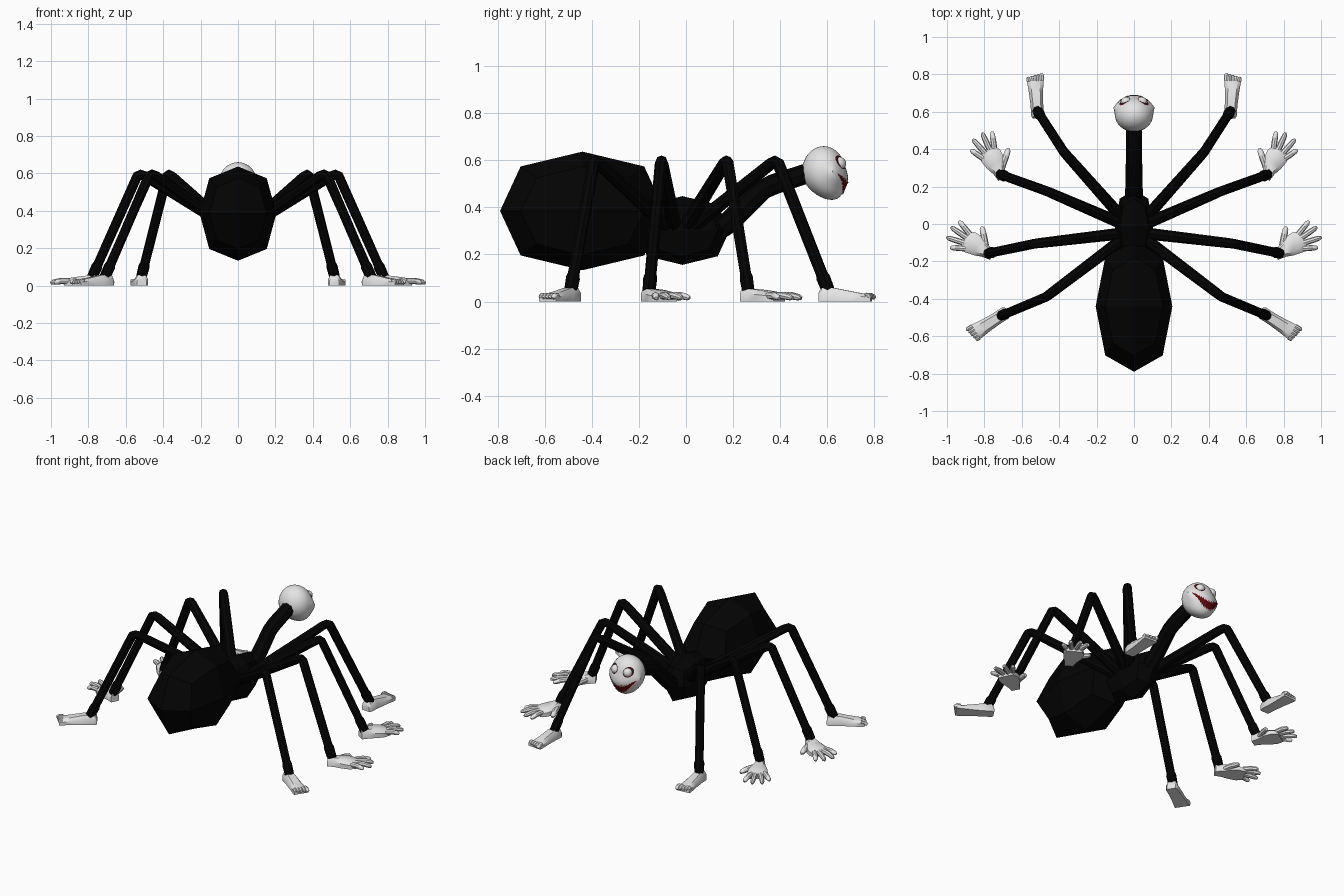
import bpy, bmesh, math
from mathutils import Vector

if "Cube" in bpy.data.objects:
    bpy.data.objects.remove(bpy.data.objects["Cube"])


def material(name, rgb):
    m = bpy.data.materials.new(name)
    m.diffuse_color = (*rgb, 1)
    m.use_nodes = True
    m.node_tree.nodes["Principled BSDF"].inputs["Base Color"].default_value = m.diffuse_color
    return m


BLACK = material("black", (0.001, 0.001, 0.001))
WHITE = material("pale_white", (0.78, 0.78, 0.78))
RED = material("dark_red", (0.13, 0.003, 0.004))
DARK = material("eye_rim", (0.03, 0.012, 0.012))


def finish(bm, name, mat, smooth=True, mirror=False):
    bmesh.ops.recalc_face_normals(bm, faces=bm.faces)
    me = bpy.data.meshes.new(name)
    bm.to_mesh(me)
    bm.free()
    ob = bpy.data.objects.new(name, me)
    bpy.context.collection.objects.link(ob)
    me.materials.append(mat)
    if smooth:
        bpy.ops.object.select_all(action='DESELECT')
        ob.select_set(True)
        bpy.context.view_layer.objects.active = ob
        bpy.ops.object.shade_smooth_by_angle(angle=math.radians(40))
    if mirror:
        ob.modifiers.new("mirror", 'MIRROR')
    return ob


def skin(bm, rings):
    """Join rings of points into a closed skin."""
    rs = [[bm.verts.new(p) for p in r] for r in rings]
    n = len(rs[0])
    for a, b in zip(rs, rs[1:]):
        for i in range(n):
            bm.faces.new((a[i], a[(i + 1) % n], b[(i + 1) % n], b[i]))
    bm.faces.new(rs[0])
    bm.faces.new(rs[-1])


def tube(bm, pts, radii, ref, sides=8):
    pts = [Vector(p) for p in pts]
    rings = []
    for i, (p, r) in enumerate(zip(pts, radii)):
        t = (pts[min(i + 1, len(pts) - 1)] - pts[max(i - 1, 0)]).normalized()
        a = (ref - t * ref.dot(t)).normalized()
        b = t.cross(a)
        rings.append([p + r * (a * math.cos(w) + b * math.sin(w))
                      for w in (2 * math.pi * k / sides for k in range(sides))])
    skin(bm, rings)


def blob(name, centre, half):
    """Body lump: cube rounded by one subdivision."""
    bm = bmesh.new()
    bmesh.ops.create_cube(bm, size=2)
    for v in bm.verts:
        v.co = Vector(centre) + Vector([c * h for c, h in zip(v.co, half)])
    ob = finish(bm, name, BLACK, smooth=False)
    sub = ob.modifiers.new("round", 'SUBSURF')
    sub.levels = sub.render_levels = 1
    sub.use_limit_surface = False


# Body
blob("abdomen", (0, -0.44, 0.385), (0.205, 0.35, 0.252))
blob("thorax", (0, -0.015, 0.302), (0.102, 0.2, 0.146))
bm = bmesh.new()
tube(bm, [(0, 0.08, 0.27), (0, 0.18, 0.335), (0, 0.325, 0.475), (0, 0.37, 0.497), (0, 0.53, 0.55)],
     [0.047, 0.047, 0.044, 0.044, 0.042], Vector((1, 0, 0)))
finish(bm, "neck", BLACK)


# Hands and feet, laid out by forward and left distance from the ankle
def loft(bm, at, stations):
    rings = []
    for f, l, w, h in stations:
        outline = [(-1, 0), (-1, .6), (-.6, 1), (.6, 1), (1, .6), (1, 0)]
        rings.append([at(f, l + w * s, 0.006 + h * t) for s, t in outline])
    skin(bm, rings)


def digit(bm, at, root, tip, r):
    (f0, l0), (f1, l1) = root, tip
    mid = [(f0 + (f1 - f0) * t, l0 + (l1 - l0) * t) for t in (0, .5, .88, 1)]
    zs = (0.03, 0.03, 0.023, 0.019)
    tube(bm, [at(f, l, z) for (f, l), z in zip(mid, zs)],
         [r, r, r * .85, r * .45], Vector((0, 0, 1)))


def hand(bm, at):
    loft(bm, at, [(-.025, 0, .026, .055), (.02, .004, .035, .053), (.065, .009, .054, .048),
                  (.11, .008, .06, .042), (.148, .008, .048, .032)])
    for root, tip in (((.135, .045), (.217, .08)), ((.14, .02), (.24, .032)),
                      ((.138, -.01), (.236, -.028)), ((.12, -.034), (.193, -.067))):
        digit(bm, at, root, tip, .0155)
    digit(bm, at, (.03, .03), (.095, .11), .0175)


def foot(bm, at):
    loft(bm, at, [(-.04, 0, .026, .04), (-.028, 0, .034, .056), (.03, 0, .034, .056),
                  (.1, 0, .038, .042), (.165, 0, .045, .03), (.182, 0, .044, .026)])
    for i in range(5):
        l = .035 - i * .0175
        digit(bm, at, (.16, l), (.197 - i * .004, l * 1.04), .0115 if i else .0125)


# Legs: hip, knee, ankle and the direction of the extremity
LEGS = [
    ("front", (.06, .03), (.375, .385), (.517, .605), (.07, 1), foot),
    ("front_middle", (.06, .0), (.465, .175), (.715, .265), (.518, .855), hand),
    ("rear_middle", (.06, -.05), (.53, -.105), (.78, -.157), (.885, .466), hand),
    ("rear", (.06, -.08), (.47, -.39), (.71, -.49), (.84, -.54), foot),
]
for name, h, k, a, d, end in LEGS:
    hip, knee, ankle = Vector((*h, .32)), Vector((*k, .605)), Vector((*a, .045))
    up, down = knee - hip, ankle - knee
    ref = Vector((-up.y, up.x, 0)).normalized()
    bm = bmesh.new()
    tube(bm, [hip, knee - up * .07, knee - up * .015 - Vector((0, 0, .006)),
              knee + down * .03, knee + down * .07, knee + down * .87,
              knee + down * .9, ankle],
         [.032, .027, .026, .026, .026, .025, .03, .028], ref)
    finish(bm, name + "_legs", BLACK, mirror=True)

    u = Vector((*d, 0)).normalized()
    v = Vector((-u.y, u.x, 0))

    def at(f, l, z):
        return Vector((a[0], a[1], 0)) + u * f + v * l + Vector((0, 0, z - .005))
    bm = bmesh.new()
    end(bm, at)
    finish(bm, name + ("_feet" if end is foot else "_hands"), WHITE, mirror=True)


# Head: sphere with a longer, forward chin and swollen cheeks
def head_point(p, lift=0):
    x, y, z = Vector(p) * (1 + lift)
    chin = .034 * z * z if z < 0 else 0
    cheek = .013 * math.exp(-((z + .25) / .3) ** 2) * max(0, y)
    wide = 1 + .18 * math.exp(-((y - .45) / .25) ** 2 - ((z + .05) / .35) ** 2)
    return Vector((.102 * x * wide, .585 + .092 * y + chin + cheek,
                   .552 + z * (.108 if z > 0 else .12)))


def face_point(x, z, lift=.03):
    return head_point((x, math.sqrt(max(0, 1 - x * x - z * z)), z), lift)


bm = bmesh.new()
bmesh.ops.create_uvsphere(bm, u_segments=32, v_segments=20, radius=1)
for vert in bm.verts:
    vert.co = head_point(vert.co)
finish(bm, "head", WHITE)


# Grin: curved strip following the face
def lip(u, t):
    top = -.36 + .3 * u * u
    low = -.8 + .7 * u * u
    return .82 * u, top + (low - top) * t


bm = bmesh.new()
N, M = 24, 5
grid = [[bm.verts.new(face_point(*lip(-1 + 2 * i / N, j / M))) for j in range(M + 1)]
        for i in range(N + 1)]
for i in range(N):
    for j in range(M):
        bm.faces.new((grid[i][j], grid[i + 1][j], grid[i + 1][j + 1], grid[i][j + 1]))
finish(bm, "mouth", RED)

# Small pointed teeth along both lips
bm = bmesh.new()
for i in range(14):
    u0 = -.84 + i * .12
    for edge, tip in ((0, .22), (1, .82)):
        pts = [(u0, edge), (u0 + .12, edge), (u0 + .06, tip)]
        bm.faces.new([bm.verts.new(face_point(*lip(u, t), lift=.045)) for u, t in pts])
finish(bm, "teeth", WHITE, smooth=False)


# Eyes: thin rims around bulging eyeballs
def disc(name, radius, lift, mat):
    bm = bmesh.new()
    rings = [[bm.verts.new(face_point(.46 + r * math.cos(w), .36 + r * math.sin(w), lift))
              for w in (2 * math.pi * k / 20 for k in range(20))]
             for r in (radius * .5, radius)]
    bm.faces.new(rings[0])
    for k in range(20):
        n = (k + 1) % 20
        bm.faces.new((rings[0][k], rings[0][n], rings[1][n], rings[1][k]))
    finish(bm, name, mat, mirror=True)


disc("eye_sockets", .265, .02, RED)
disc("eye_rims", .24, .03, DARK)
bm = bmesh.new()
bmesh.ops.create_uvsphere(bm, u_segments=16, v_segments=10, radius=.029)
for vert in bm.verts:
    vert.co += face_point(.46, .36, -.12)
finish(bm, "eyeballs", WHITE, mirror=True)
